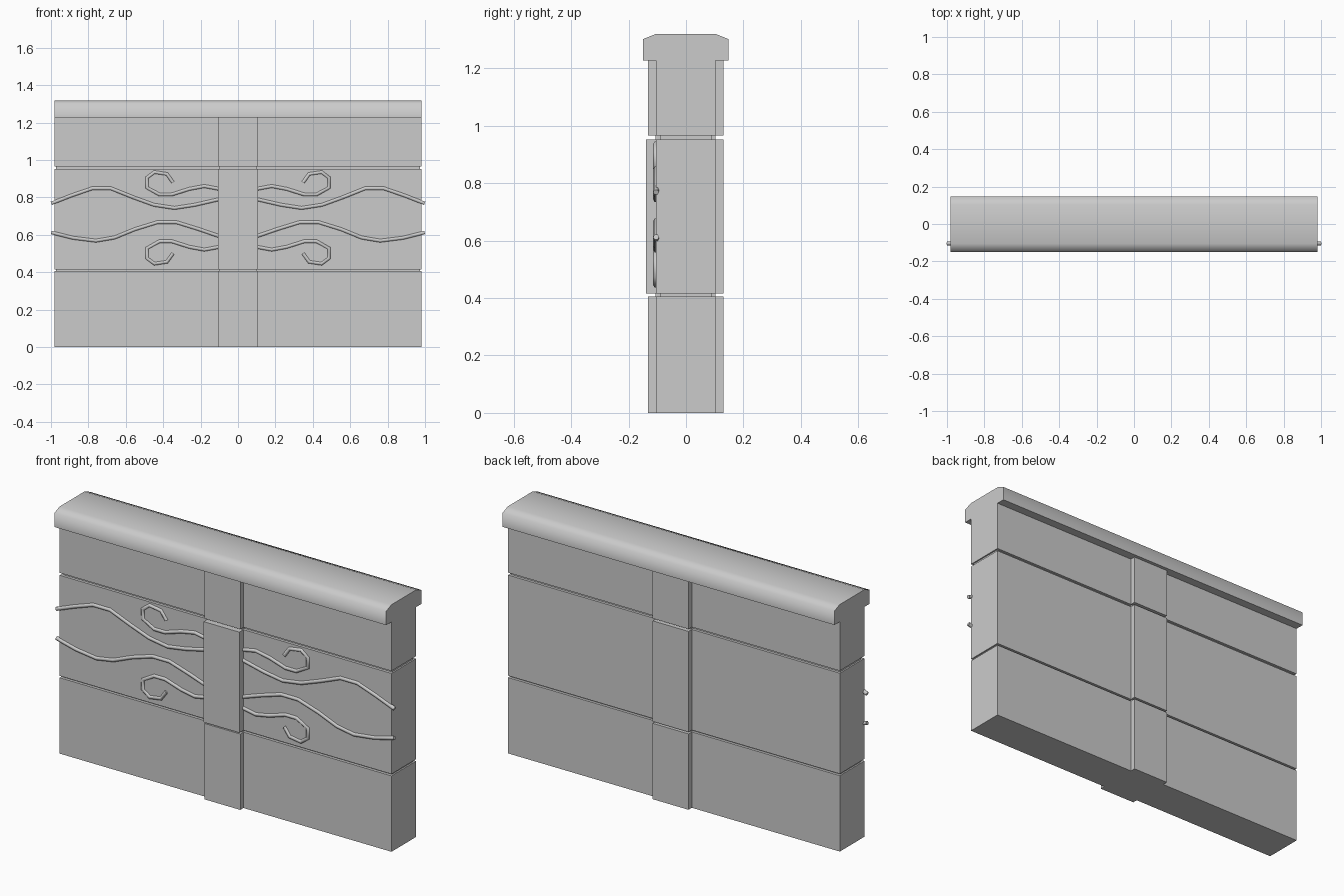
import bpy, bmesh, math

if "Cube" in bpy.data.objects:
    bpy.data.objects.remove(bpy.data.objects["Cube"])

def extrude_profile(name, profile, x0, x1):
    """Extrude a closed (y, z) outline along x."""
    bm = bmesh.new()
    face = bm.faces.new([bm.verts.new((x0, y, z)) for y, z in profile])
    ext = bmesh.ops.extrude_face_region(bm, geom=[face])
    verts = [v for v in ext["geom"] if isinstance(v, bmesh.types.BMVert)]
    bmesh.ops.translate(bm, verts=verts, vec=(x1 - x0, 0, 0))
    bmesh.ops.recalc_face_normals(bm, faces=bm.faces)
    me = bpy.data.meshes.new(name)
    bm.to_mesh(me)
    bm.free()
    ob = bpy.data.objects.new(name, me)
    bpy.context.collection.objects.link(ob)
    return ob

def block(name, half_x, y0, y1, z0, z1):
    return extrude_profile(name, [(y0, z0), (y1, z0), (y1, z1), (y0, z1)], -half_x, half_x)

def vine(name, points, side):
    """Thin six-sided tube on the front of the wall."""
    cu = bpy.data.curves.new(name, "CURVE")
    cu.dimensions = "3D"
    cu.bevel_depth = 0.0105
    cu.bevel_resolution = 1
    cu.use_fill_caps = True
    sp = cu.splines.new("POLY")
    sp.points.add(len(points) - 1)
    for p, (x, z) in zip(sp.points, points):
        p.co = (side * x, -0.104, z, 1)
    ob = bpy.data.objects.new(name, cu)
    bpy.context.collection.objects.link(ob)

# Three courses of wall and pilaster, with recessed joints between
courses = [("lower", 0.0, 0.405, -0.132), ("middle", 0.415, 0.952, -0.14), ("upper", 0.965, 1.227, -0.132)]
for label, z0, z1, front in courses:
    block(label + "_wall_course", 0.98, -0.105, 0.102, z0, z1)
    block(label + "_pilaster_block", 0.106, front, 0.13, z0, z1)
for label, z0, z1 in [("lower", 0.405, 0.415), ("upper", 0.952, 0.965)]:
    block(label + "_wall_joint", 0.972, -0.09, 0.088, z0, z1)
    block(label + "_pilaster_joint", 0.1, -0.107, 0.102, z0, z1)

# Chamfered coping along the top
cap = extrude_profile("coping", [(-0.15, 1.227), (0.148, 1.227), (0.148, 1.301), (0.103, 1.319),
                                 (-0.105, 1.319), (-0.15, 1.301)], -0.98, 0.98)
bpy.context.view_layer.objects.active = cap
cap.select_set(True)
bpy.ops.object.shade_smooth_by_angle(angle=math.radians(75))

# Wavy vines and curls, mirrored left and right
upper = [(0.1, 0.79), (0.23, 0.76), (0.34, 0.743), (0.45, 0.76), (0.56, 0.80), (0.68, 0.848),
         (0.78, 0.848), (0.89, 0.81), (0.998, 0.768)]
lower = [(0.1, 0.592), (0.21, 0.63), (0.33, 0.667), (0.43, 0.667), (0.55, 0.63), (0.66, 0.585),
         (0.76, 0.568), (0.88, 0.583), (0.998, 0.612)]
curl = [(0.1, 0.845), (0.18, 0.86), (0.26, 0.845), (0.355, 0.815), (0.42, 0.815), (0.487, 0.852),
        (0.487, 0.905), (0.447, 0.935), (0.38, 0.925), (0.348, 0.88)]
for side, label in ((-1, "left"), (1, "right")):
    vine(label + "_upper_vine", upper, side)
    vine(label + "_lower_vine", lower, side)
    vine(label + "_upper_curl", curl, side)
    vine(label + "_lower_curl", [(x, 1.38 - z) for x, z in curl], side)
